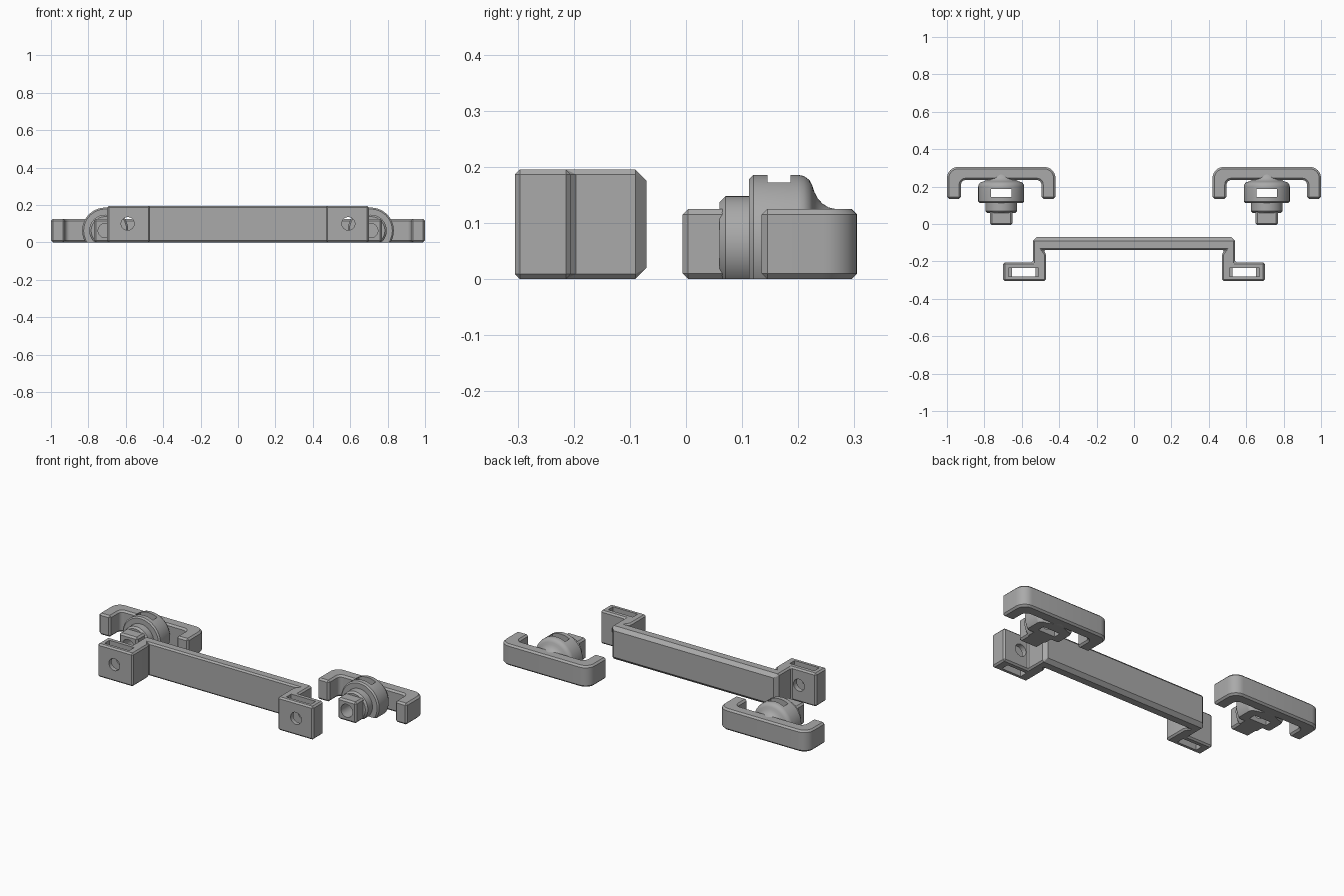
import bpy, bmesh, math
from mathutils import Vector, Matrix

if "Cube" in bpy.data.objects:
    bpy.data.objects.remove(bpy.data.objects["Cube"])

grey = bpy.data.materials.new("grey plastic")
grey.diffuse_color = (0.4, 0.4, 0.4, 1)
grey.use_nodes = True
grey.node_tree.nodes["Principled BSDF"].inputs["Base Color"].default_value = grey.diffuse_color


def make(name, bm):
    bmesh.ops.recalc_face_normals(bm, faces=bm.faces)
    me = bpy.data.meshes.new(name)
    bm.to_mesh(me)
    bm.free()
    ob = bpy.data.objects.new(name, me)
    bpy.context.collection.objects.link(ob)
    me.materials.append(grey)
    return ob


def rounded(corners, seg=8):
    """Outline from (x, y, radius) corners."""
    out = []
    for i, (x, y, r) in enumerate(corners):
        p = Vector((x, y))
        if r == 0:
            out.append(p)
            continue
        a = (Vector(corners[i - 1][:2]) - p).normalized()
        b = (Vector(corners[(i + 1) % len(corners)][:2]) - p).normalized()
        c = p + (a + b) * r
        for k in range(seg + 1):
            t = math.pi / 2 * k / seg
            out.append(c - b * r * math.cos(t) - a * r * math.sin(t))
    return out


def prism(name, pts, z0, z1):
    bm = bmesh.new()
    lo = [bm.verts.new((p[0], p[1], z0)) for p in pts]
    hi = [bm.verts.new((p[0], p[1], z1)) for p in pts]
    bm.faces.new(lo)
    bm.faces.new(hi)
    for i in range(len(pts)):
        j = (i + 1) % len(pts)
        bm.faces.new((lo[i], lo[j], hi[j], hi[i]))
    return make(name, bm)


def box(name, x0, x1, y0, y1, z0, z1):
    return prism(name, [(x0, y0), (x1, y0), (x1, y1), (x0, y1)], z0, z1)


def rod(name, x, y0, y1, z, r):
    bm = bmesh.new()
    m = Matrix.Translation((x, (y0 + y1) / 2, z)) @ Matrix.Rotation(math.pi / 2, 4, 'X')
    bmesh.ops.create_cone(bm, cap_ends=True, segments=40, radius1=r, radius2=r,
                          depth=y1 - y0, matrix=m)
    return make(name, bm)


def apply(ob, mod):
    bpy.context.view_layer.objects.active = ob
    bpy.ops.object.modifier_apply(modifier=mod.name)


def cut(ob, *cutters):
    for c in cutters:
        m = ob.modifiers.new("cut", 'BOOLEAN')
        m.operation, m.solver, m.object = 'DIFFERENCE', 'EXACT', c
        apply(ob, m)
        bpy.data.objects.remove(c)


def chamfer(ob, width, weighted=False):
    m = ob.modifiers.new("chamfer", 'BEVEL')
    m.width, m.segments = width, 1
    m.limit_method = 'WEIGHT' if weighted else 'ANGLE'
    apply(ob, m)


def smooth(ob):
    bpy.ops.object.select_all(action='DESELECT')
    ob.select_set(True)
    bpy.context.view_layer.objects.active = ob
    bpy.ops.object.shade_smooth_by_angle(angle=math.radians(30))


# Handle: bridge-shaped outline with two mounting feet
half = [(0.485, -0.14), (0.47, -0.16), (0.47, -0.305), (0.70, -0.305),
        (0.70, -0.205), (0.54, -0.205), (0.54, -0.07)]
handle = prism("handle", half + [(-x, y) for x, y in reversed(half)], 0, 0.195)
weight = handle.data.attributes.new("bevel_weight_edge", 'FLOAT', 'EDGE')
vs = handle.data.vertices
for e in handle.data.edges:
    back = all(vs[i].co.y > -0.08 for i in e.vertices)
    weight.data[e.index].value = 1.0 if back else 0.45
chamfer(handle, 0.02, weighted=True)

# Nut slots and screw holes in the feet
for s in (-1, 1):
    x = s * 0.59
    cut(handle,
        box("slot", x - 0.063, x + 0.063, -0.28, -0.235, -0.1, 0.3),
        box("pocket", x - 0.08, x + 0.08, -0.28, -0.235, 0.05, 0.3),
        rod("hole", x, -0.4, -0.15, 0.1, 0.035))
smooth(handle)

# Latches: C-shaped grip, turned hub and square shank
ZC = 0.0625
for side, s in (("left", -1), ("right", 1)):
    cx = s * 0.71
    c_half = [(0.215, 0.235, 0.025), (0.215, 0.135, 0), (0.29, 0.135, 0), (0.29, 0.305, 0.06)]
    corners = c_half + [(-x, y, r) for x, y, r in reversed(c_half)]
    grip = prism(side + "_grip", [(p.x + cx, p.y) for p in rounded(corners)], 0, 0.125)
    chamfer(grip, 0.01)
    smooth(grip)

    # Hub and collar spun around the y axis
    prof = [(0, 0.06), (0.075, 0.06), (0.085, 0.07), (0.085, 0.112), (0.115, 0.112),
            (0.123, 0.12), (0.123, 0.20), (0.121, 0.21), (0.114, 0.22), (0.104, 0.225),
            (0.092, 0.229), (0.081, 0.235), (0.072, 0.243), (0.065, 0.254), (0.0615, 0.27), (0, 0.27)]
    bm = bmesh.new()
    pv = [bm.verts.new((r, y, 0)) for r, y in prof]
    pe = [bm.edges.new(p) for p in zip(pv, pv[1:])]
    bmesh.ops.spin(bm, geom=pv + pe, cent=(0, 0, 0), axis=(0, 1, 0),
                   angle=math.tau, steps=64, use_merge=True)
    bmesh.ops.remove_doubles(bm, verts=bm.verts, dist=1e-5)
    bmesh.ops.translate(bm, verts=bm.verts, vec=(cx, 0, ZC))
    hub = make(side + "_hub", bm)
    cut(hub,
        box("floor_cut", cx - 0.5, cx + 0.5, -0.5, 0.5, -0.5, 0),
        box("nut_slot", cx - 0.055, cx + 0.055, 0.145, 0.186, -0.1, 0.4),
        rod("bore", cx, -0.1, 0.165, ZC, 0.038))
    smooth(hub)

    # Shank with screw bore
    shank = box(side + "_shank", cx - 0.06, cx + 0.06, -0.006, 0.08, 0, 0.125)
    chamfer(shank, 0.01)
    cut(shank, rod("bore", cx, -0.1, 0.165, ZC, 0.038))
    smooth(shank)
